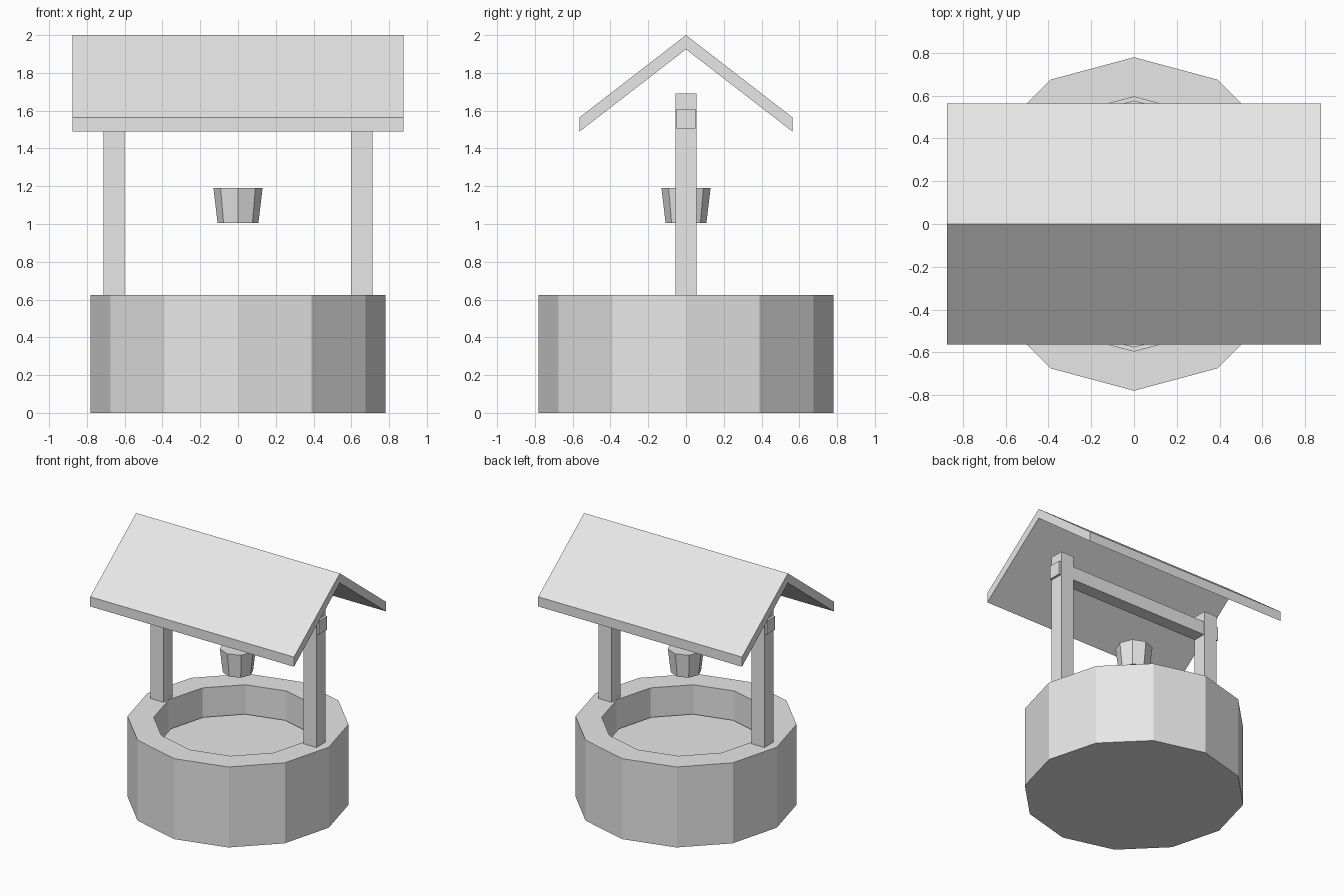
import bpy
import bmesh
from math import cos, sin, tau
from mathutils import Vector

if "Cube" in bpy.data.objects:
    bpy.data.objects.remove(bpy.data.objects["Cube"], do_unlink=True)

grey = bpy.data.materials.new("light grey")
grey.use_nodes = True
grey.diffuse_color = (0.8, 0.8, 0.8, 1)
grey.node_tree.nodes["Principled BSDF"].inputs["Base Color"].default_value = (0.8, 0.8, 0.8, 1)


def finish(name, bm):
    bmesh.ops.recalc_face_normals(bm, faces=bm.faces)
    mesh = bpy.data.meshes.new(name)
    bm.to_mesh(mesh)
    bm.free()
    mesh.materials.append(grey)
    obj = bpy.data.objects.new(name, mesh)
    bpy.context.collection.objects.link(obj)
    return obj


def box(name, low, high):
    """Box between two opposite corners."""
    bm = bmesh.new()
    bmesh.ops.create_cube(bm, size=1)
    low, high = Vector(low), Vector(high)
    for v in bm.verts:
        v.co = (low + high) / 2 + v.co * (high - low)
    return finish(name, bm)


def turned(name, sides, profile):
    """Faceted solid from (radius, height) rings, capped at both ends."""
    bm = bmesh.new()
    rings = [[bm.verts.new((r * cos(tau * i / sides), r * sin(tau * i / sides), z))
              for i in range(sides)] for r, z in profile]
    for a, b in zip(rings, rings[1:]):
        for i in range(sides):
            j = (i + 1) % sides
            bm.faces.new((a[i], a[j], b[j], b[i]))
    bm.faces.new(rings[0])
    bm.faces.new(rings[-1])
    return finish(name, bm)


# Stone wall with a hollow top, and the water inside it
WALL_TOP = 0.625
turned("well_wall", 12, [(0.78, 0), (0.78, WALL_TOP), (0.595, WALL_TOP), (0.595, 0.37)])
turned("water", 12, [(0.577, 0.37), (0.577, 0.405)])

# Posts and the crossbeam that runs through them
for side, name in ((1, "left_post"), (-1, "right_post")):
    inner, outer = sorted((side * 0.60, side * 0.712))
    box(name, (inner, -0.055, WALL_TOP), (outer, 0.055, 1.69))
box("crossbeam", (-0.73, -0.05, 1.505), (0.73, 0.05, 1.61))

# Hanging bucket
turned("bucket", 8, [(0.108, 1.005), (0.13, 1.19)])

# Gabled roof: chevron section extruded along x
section = [(-0.563, 1.49), (0, 1.925), (0.563, 1.49), (0.563, 1.565), (0, 2.0), (-0.563, 1.565)]
bm = bmesh.new()
gable = bm.faces.new([bm.verts.new((-0.875, y, z)) for y, z in section])
end = bmesh.ops.extrude_face_region(bm, geom=[gable], use_keep_orig=True)
bmesh.ops.translate(bm, vec=(1.75, 0, 0),
                    verts=[g for g in end["geom"] if isinstance(g, bmesh.types.BMVert)])
finish("roof", bm)
